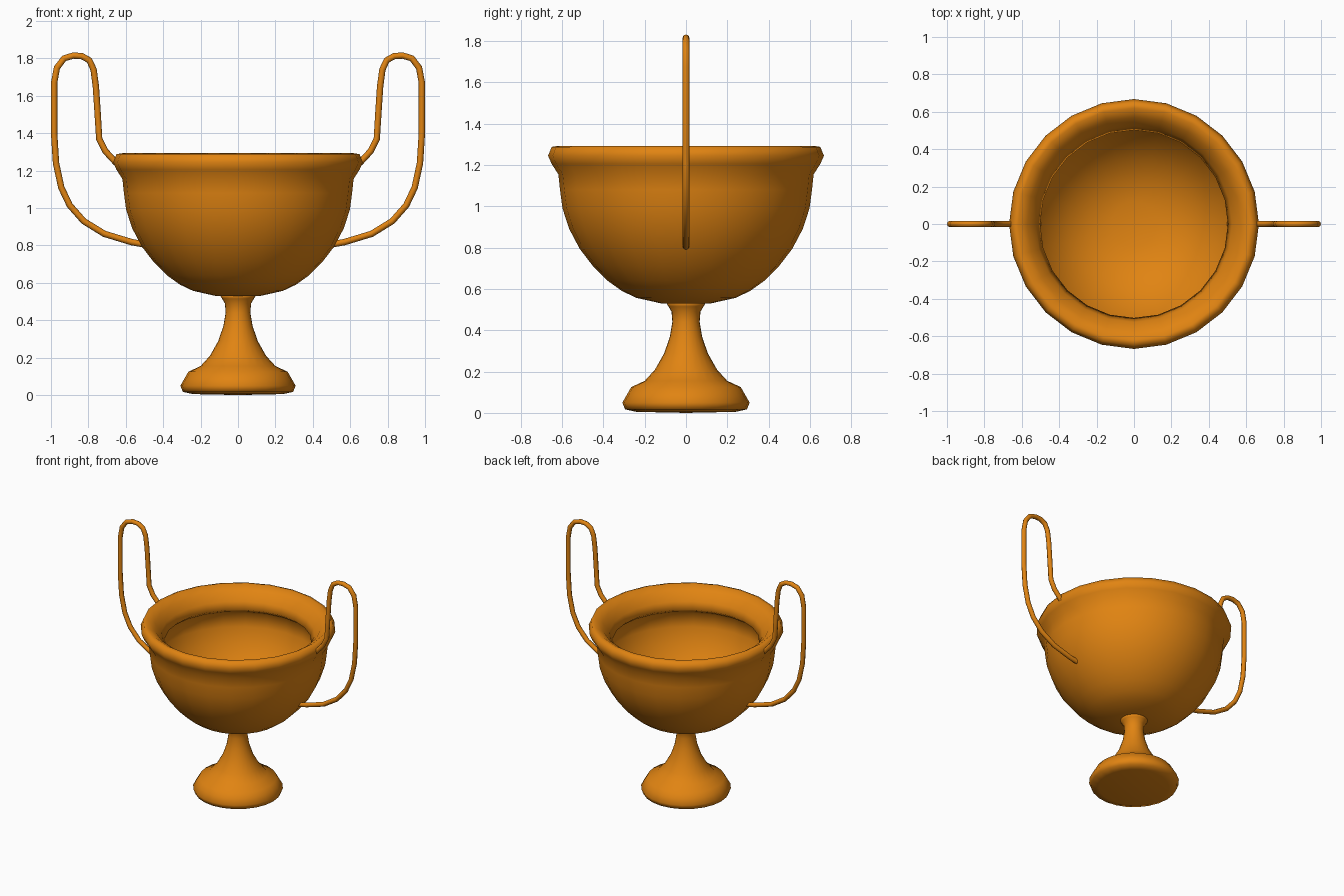
import bpy, bmesh, math

default = bpy.data.objects.get("Cube")
if default:
    bpy.data.objects.remove(default, do_unlink=True)

# Single warm gold colour
gold = bpy.data.materials.new("orange_gold")
gold.use_nodes = True
colour = (0.75, 0.23, 0.006, 1)
gold.diffuse_color = colour
gold.node_tree.nodes["Principled BSDF"].inputs["Base Color"].default_value = colour


def lathe(name, profile, sides=24):
    """Revolve an (r, z) profile around the z axis."""
    bm = bmesh.new()
    verts = [bm.verts.new((r, 0, z)) for r, z in profile]
    edges = [bm.edges.new(pair) for pair in zip(verts, verts[1:])]
    bmesh.ops.spin(bm, geom=verts + edges, axis=(0, 0, 1), cent=(0, 0, 0),
                   angle=math.tau, steps=sides)
    bmesh.ops.remove_doubles(bm, verts=bm.verts, dist=0.0005)
    bmesh.ops.recalc_face_normals(bm, faces=bm.faces)
    for face in bm.faces:
        face.smooth = True
    mesh = bpy.data.meshes.new(name)
    bm.to_mesh(mesh)
    bm.free()
    mesh.materials.append(gold)
    obj = bpy.data.objects.new(name, mesh)
    bpy.context.collection.objects.link(obj)
    return obj


def handle(name, path, side):
    """Round rod along an (x, z) path, mirrored by side."""
    curve = bpy.data.curves.new(name, "CURVE")
    curve.dimensions = "3D"
    curve.bevel_depth = 0.017
    curve.bevel_resolution = 2
    curve.use_fill_caps = True
    spline = curve.splines.new("POLY")
    spline.points.add(len(path) - 1)
    for point, (x, z) in zip(spline.points, path):
        point.co = (side * x, 0, z, 1)
    spline.use_smooth = True
    curve.materials.append(gold)
    obj = bpy.data.objects.new(name, curve)
    bpy.context.collection.objects.link(obj)
    bpy.ops.object.select_all(action="DESELECT")
    obj.select_set(True)
    bpy.context.view_layer.objects.active = obj
    bpy.ops.object.convert(target="MESH")


# Foot and stem
lathe("foot_and_stem", [
    (0, 0), (0.24, 0.005), (0.295, 0.017), (0.308, 0.05), (0.285, 0.09),
    (0.265, 0.125), (0.2, 0.155), (0.15, 0.21), (0.105, 0.29), (0.078, 0.37),
    (0.066, 0.44), (0.07, 0.49), (0.085, 0.515), (0.1, 0.54), (0, 0.54)])

# Bowl: outer wall, rolled rim, inner wall
outer = [(0, 0.525), (0.12, 0.53), (0.24, 0.557), (0.31, 0.59), (0.38, 0.64),
         (0.45, 0.71), (0.515, 0.795), (0.565, 0.89), (0.598, 0.99),
         (0.61, 1.08), (0.618, 1.155)]
rim = [(0.65, 1.205), (0.668, 1.245), (0.65, 1.288), (0.62, 1.293),
       (0.57, 1.26), (0.525, 1.205), (0.502, 1.15)]
inner = [(0.53, 1.125), (0.585, 1.09), (0.575, 0.99), (0.54, 0.89),
         (0.49, 0.8), (0.425, 0.72), (0.35, 0.65), (0.24, 0.59),
         (0.12, 0.56), (0, 0.56)]
lathe("bowl", outer + rim + inner)

# Pair of tall looping handles
loop = [(0.5, 0.805), (0.57, 0.818), (0.715, 0.862), (0.825, 0.93),
        (0.9, 1.015), (0.945, 1.11), (0.973, 1.24), (0.983, 1.4),
        (0.983, 1.67), (0.968, 1.75), (0.93, 1.8), (0.88, 1.815),
        (0.835, 1.812), (0.795, 1.79), (0.772, 1.74), (0.76, 1.65),
        (0.75, 1.5), (0.742, 1.37), (0.71, 1.305), (0.65, 1.24)]
for label, side in (("left", 1), ("right", -1)):
    handle(label + "_handle", loop, side)
